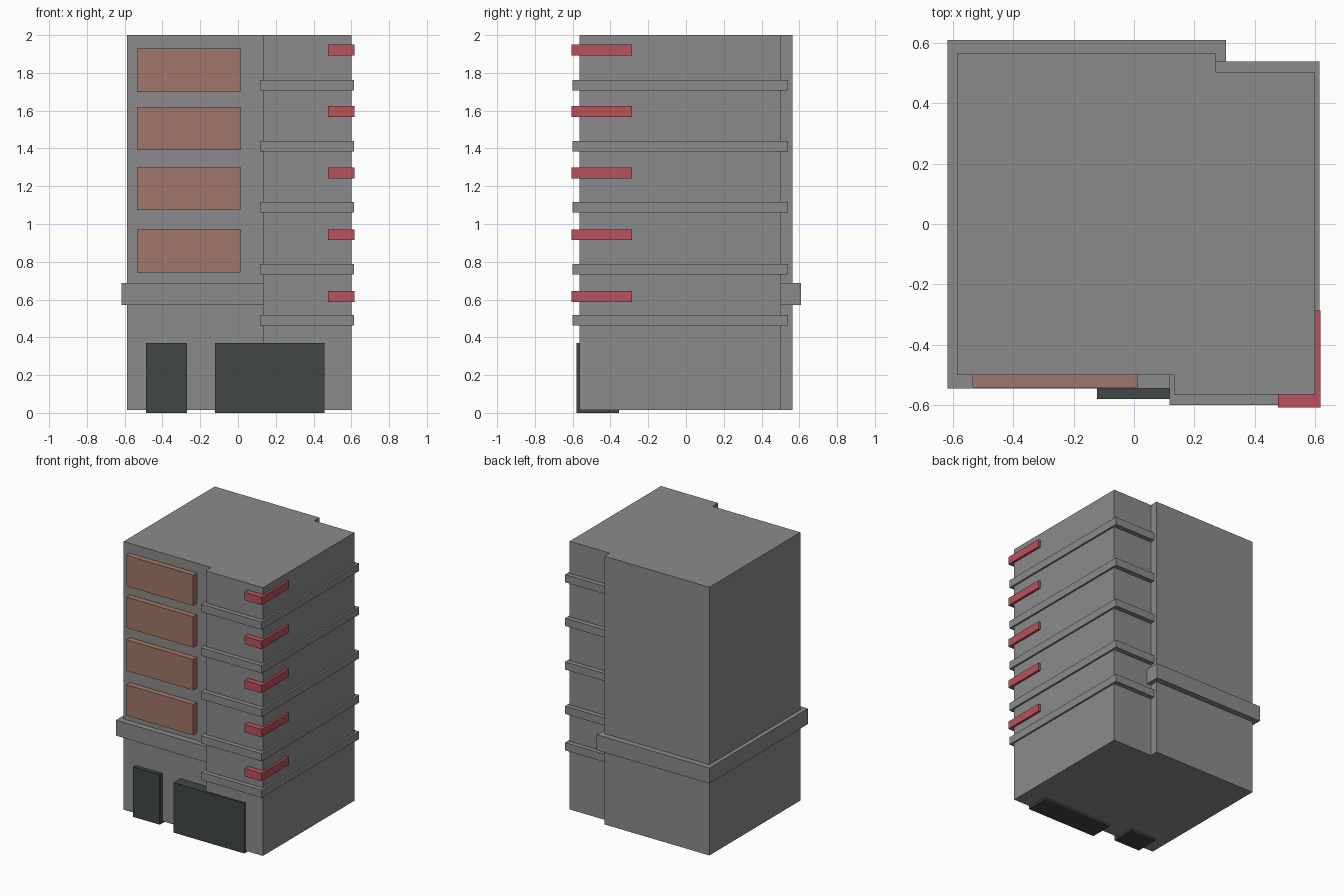
import bpy, bmesh

if "Cube" in bpy.data.objects:
    bpy.data.objects.remove(bpy.data.objects["Cube"])


def material(name, rgb):
    m = bpy.data.materials.new(name)
    m.diffuse_color = (*rgb, 1.0)
    m.use_nodes = True
    m.node_tree.nodes["Principled BSDF"].inputs["Base Color"].default_value = m.diffuse_color
    return m


GREY = material("concrete grey", (0.26, 0.26, 0.26))
BROWN = material("brown panel", (0.36, 0.185, 0.145))
RED = material("red sign", (0.49, 0.085, 0.11))
DARK = material("dark door", (0.052, 0.063, 0.061))


def prism(name, outline, z0, z1, mat):
    """Extrude a flat outline from z0 up to z1."""
    bm = bmesh.new()
    face = bm.faces.new([bm.verts.new((x, y, z0)) for x, y in outline])
    top = bmesh.ops.extrude_face_region(bm, geom=[face])["geom"]
    bmesh.ops.translate(bm, vec=(0, 0, z1 - z0),
                        verts=[v for v in top if isinstance(v, bmesh.types.BMVert)])
    bmesh.ops.recalc_face_normals(bm, faces=bm.faces)
    mesh = bpy.data.meshes.new(name)
    bm.to_mesh(mesh)
    bm.free()
    mesh.materials.append(mat)
    ob = bpy.data.objects.new(name, mesh)
    bpy.context.collection.objects.link(ob)
    return ob


def box(name, x0, x1, y0, y1, z0, z1, mat):
    return prism(name, [(x0, y0), (x1, y0), (x1, y1), (x0, y1)], z0, z1, mat)


# Tower: two overlapping blocks as one stepped outline
prism("tower_body", [(-0.587, -0.5), (0.132, -0.5), (0.132, -0.565), (0.6, -0.565),
                     (0.6, 0.504), (0.272, 0.504), (0.272, 0.565), (-0.587, 0.565)],
      0.015, 2.0, GREY)

# Wide ledge around the left block
box("left_ledge", -0.618, 0.305, -0.545, 0.609, 0.572, 0.687, GREY)

# Thin ledges around the right block
for i, z in enumerate((0.462, 0.732, 1.06, 1.383, 1.706)):
    box(f"floor_ledge_{i + 1}", 0.117, 0.614, -0.6, 0.539, z, z + 0.057, GREY)

# Red signs wrapping the front right corner
for i in range(5):
    z = 0.588 + i * 0.326
    box(f"corner_sign_{i + 1}", 0.477, 0.617, -0.607, -0.286, z, z + 0.058, RED)

# Brown panels on the front of the left block
for i, z in enumerate((0.742, 1.075, 1.391, 1.7)):
    box(f"front_panel_{i + 1}", -0.535, 0.013, -0.542, -0.45, z, z + 0.228, BROWN)

# Ground floor door and shop front
box("small_door", -0.488, -0.27, -0.53, -0.355, 0.0, 0.37, DARK)
box("shop_front", -0.122, 0.457, -0.579, -0.405, 0.0, 0.37, DARK)
